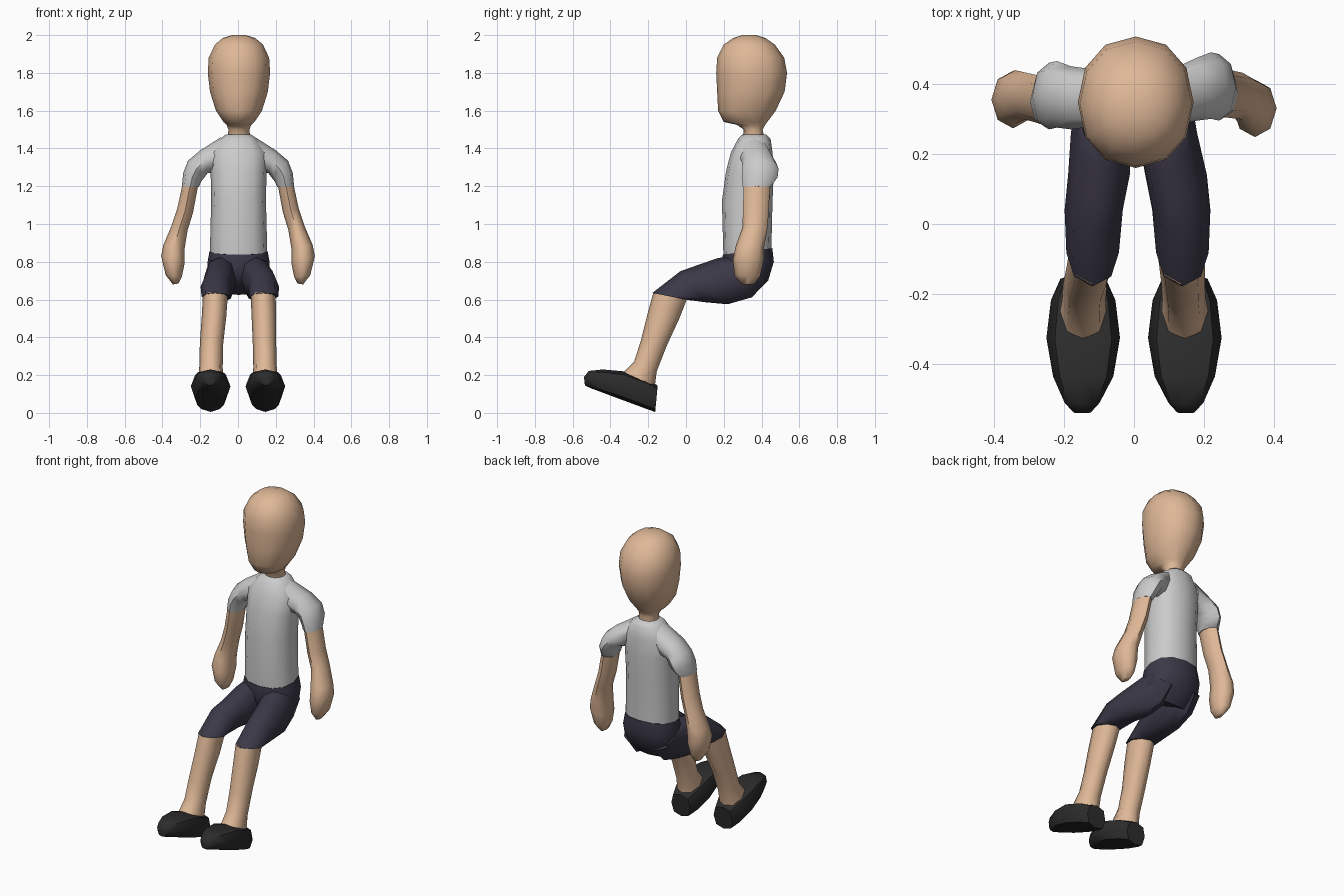
import bpy, math
from mathutils import Vector

COL = {"skin": (0.74, 0.48, 0.31, 1), "shirt": (0.58, 0.58, 0.58, 1),
       "shorts": (0.045, 0.04, 0.065, 1), "shoe": (0.025, 0.025, 0.025, 1)}
MATS = {}
for k, c in COL.items():
    MATS[k] = bpy.data.materials.new(k)
    MATS[k].diffuse_color = c


def loft(name, mat, rings, n=8, plane="side", power=1.0, sx=1, angle=60):
    """Each ring spans two profile points A, B (side: y,z / front: x,z)
    and has a centre and half-width on the remaining axis."""
    def place(p, w):
        return Vector((sx * w, p[0], p[1])) if plane == "side" else Vector((sx * p[0], w, p[1]))
    verts, faces = [], []
    for a, b, c, h in rings:
        A, B = Vector(a), Vector(b)
        for i in range(n):
            t = 2 * math.pi * i / n
            s, q = math.sin(t), math.cos(t)
            s = math.copysign(abs(s) ** power, s) if abs(s) > 1e-6 else 0
            q = math.copysign(abs(q) ** power, q) if abs(q) > 1e-6 else 0
            verts.append(place((A + B) / 2 + (A - B) / 2 * s, c + h * q))
    for r in range(len(rings) - 1):
        for i in range(n):
            j = (i + 1) % n
            faces.append((r * n + i, r * n + j, (r + 1) * n + j, (r + 1) * n + i))
    faces.append(tuple(range(n))[::-1])
    faces.append(tuple(range((len(rings) - 1) * n, len(rings) * n)))
    me = bpy.data.meshes.new(name)
    me.from_pydata(verts, [], faces)
    me.materials.append(MATS[mat])
    ob = bpy.data.objects.new(name, me)
    bpy.context.collection.objects.link(ob)
    bpy.ops.object.select_all(action="DESELECT")
    ob.select_set(True)
    bpy.context.view_layer.objects.active = ob
    # consistent outward normals
    bpy.ops.object.mode_set(mode="EDIT")
    bpy.ops.mesh.select_all(action="SELECT")
    bpy.ops.mesh.normals_make_consistent(inside=False)
    bpy.ops.object.mode_set(mode="OBJECT")
    bpy.ops.object.shade_smooth_by_angle(angle=math.radians(angle))
    return ob


def flat(rows, cx=0.005):
    """Horizontal rings: z, front y, back y, half-width."""
    return [((f, z), (b, z), cx, w) for z, f, b, w in rows]


# head and neck
loft("head", "skin", flat([
    (1.44, .30, .42, .06), (1.50, .305, .405, .056), (1.525, .27, .42, .065),
    (1.54, .20, .43, .082), (1.60, .17, .475, .122), (1.70, .165, .522, .153),
    (1.80, .16, .535, .165), (1.88, .165, .52, .16), (1.95, .20, .47, .127),
    (1.985, .25, .42, .085), (2.0, .30, .37, .035)]), n=12, power=.93)

# shirt body
loft("shirt", "shirt", flat([
    (1.475, .30, .425, .065), (1.45, .275, .448, .10), (1.38, .238, .458, .15),
    (1.28, .212, .465, .148), (1.12, .19, .458, .145)], .003)
    + [((.198, .835), (.452, .87), .003, .152)], n=12, power=.85)

# shorts pelvis
loft("shorts_pelvis", "shorts", [
    ((.195, .838), (.457, .872), .003, .154), ((.19, .79), (.465, .80), .003, .165),
    ((.20, .73), (.435, .70), .003, .165), ((.24, .68), (.36, .625), .003, .12)],
    n=12, power=.85)

for side, sx in (("left", 1), ("right", -1)):
    # slight pose difference between the two sides
    d = 0 if sx == 1 else -.025
    lx = 0 if sx == 1 else -.02

    # sleeve
    loft(side + "_sleeve", "shirt", [
        ((.09, 1.46), (.12, 1.27), .36, .08), ((.20, 1.39), (.16, 1.27), .385 + d, .09),
        ((.265, 1.335), (.175, 1.25), .395 + d, .095),
        ((.29, 1.27), (.195, 1.225), .39 + d, .095),
        ((.297, 1.2), (.208, 1.195), .375 + d, .074)], plane="front", sx=sx)

    # bare arm and mitten hand
    loft(side + "_arm", "skin", [
        ((.294, 1.21), (.211, 1.205), .375 + d, .07),
        ((.322, 1.08), (.238, 1.06), .37 + d / 2, .068),
        ((.352, .99), (.266, .97), .365, .067),
        ((.395, .89), (.283, .87), .338 - d, .076),
        ((.407, .83), (.283, .79), .33 - d, .082),
        ((.383, .73), (.297, .72), .325 - d, .068),
        ((.345, .68), (.315, .685), .325 - d, .035)], plane="front", sx=sx)

    # shorts leg
    loft(side + "_shorts_leg", "shorts", [
        ((.27, .83), (.43, .70), .085, .08), ((.17, .82), (.35, .612), .095, .085),
        ((.06, .782), (.22, .575), .12 + lx, .088),
        ((-.03, .75), (.11, .585), .135 + lx, .083),
        ((-.178, .635), (.015, .597), .138 + lx, .075)], sx=sx)

    # bare lower leg
    loft(side + "_lower_leg", "skin", [
        ((-.172, .64), (.008, .61), .133 + lx / 1.5, .066),
        ((-.205, .52), (-.035, .50), .137 + lx / 2, .065),
        ((-.24, .38), (-.10, .36), .14, .062),
        ((-.275, .27), (-.155, .22), .143, .062),
        ((-.33, .215), (-.165, .14), .145, .066)], sx=sx)

    # shoe
    loft(side + "_shoe", "shoe", [
        ((-.15, .145), (-.163, .005), .145, .065), ((-.215, .18), (-.22, .025), .145, .092),
        ((-.33, .22), (-.32, .062), .145, .105), ((-.44, .23), (-.43, .103), .145, .086),
        ((-.515, .222), (-.505, .131), .148, .05),
        ((-.54, .19), (-.535, .145), .148, .025)], sx=sx, power=.75, angle=50)
